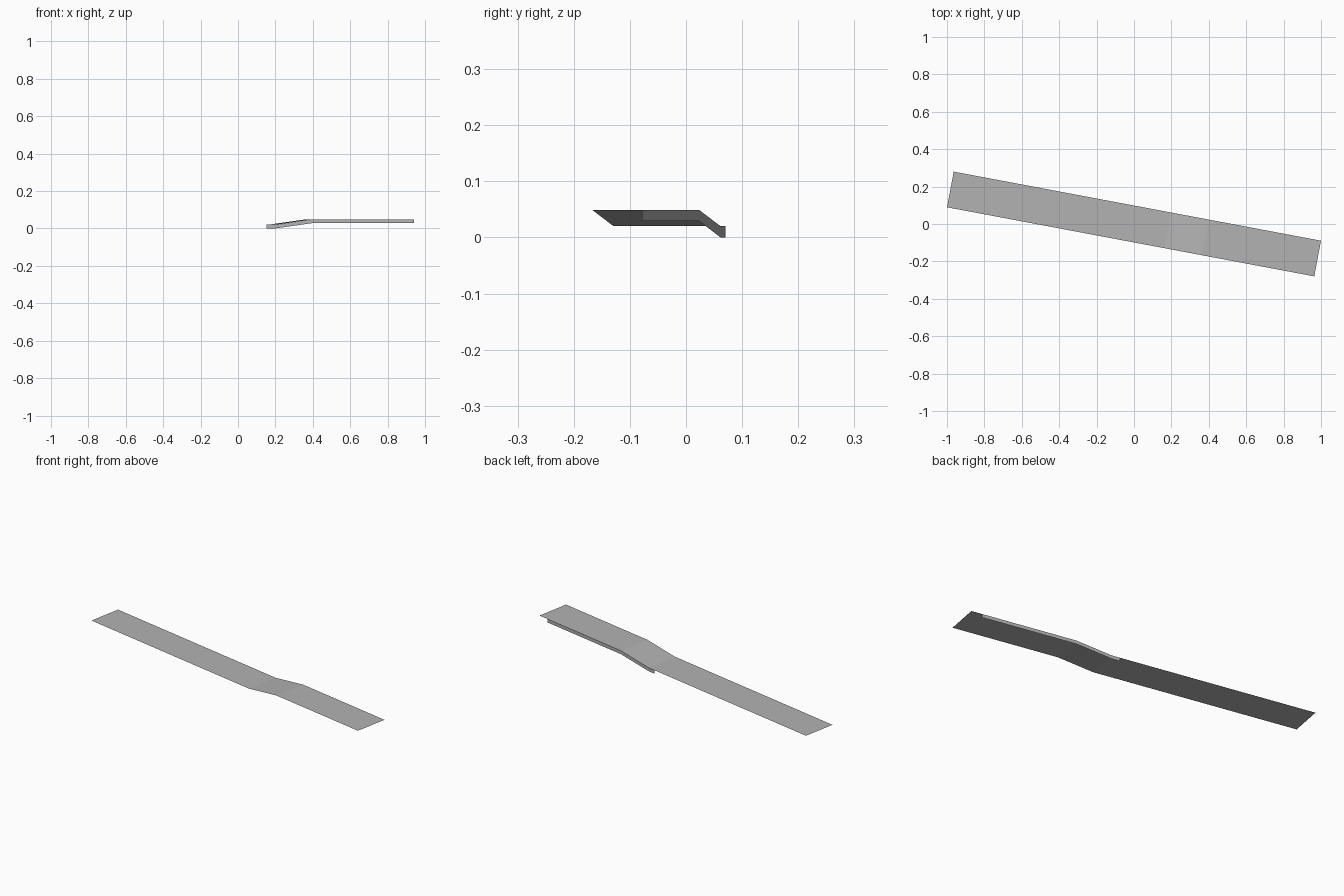
import bpy, bmesh, math
from mathutils import Matrix

if "Cube" in bpy.data.objects:
    bpy.data.objects.remove(bpy.data.objects["Cube"])

LENGTH, WIDTH = 1.998, 0.194
LOW, HIGH = 0.02, 0.049          # deck heights
RAMP_A, RAMP_B = 0.182, 0.388    # ramp start and end along the strip
SKIRT_DEPTH = 0.02
ROT = Matrix.Rotation(math.radians(-10.65), 4, 'Z')

grey = bpy.data.materials.new("concrete grey")
grey.diffuse_color = (0.45, 0.45, 0.45, 1)
grey.use_nodes = True
grey.node_tree.nodes["Principled BSDF"].inputs["Base Color"].default_value = grey.diffuse_color


def deck_z(s):
    """Height of the deck at distance s along the strip."""
    t = min(max((s - RAMP_A) / (RAMP_B - RAMP_A), 0), 1)
    return LOW + (HIGH - LOW) * t


def strip(name, stations, edge_a, edge_b):
    """Sheet between two edges, each a (y, z drop) pair, along the stations."""
    bm = bmesh.new()
    rows = [[bm.verts.new((s, y, deck_z(s) - drop)) for y, drop in (edge_a, edge_b)]
            for s in stations]
    for (a0, b0), (a1, b1) in zip(rows, rows[1:]):
        bm.faces.new((a0, a1, b1, b0))
    bm.transform(ROT)
    mesh = bpy.data.meshes.new(name)
    bm.to_mesh(mesh)
    bm.free()
    mesh.materials.append(grey)
    obj = bpy.data.objects.new(name, mesh)
    bpy.context.collection.objects.link(obj)
    return obj


# walking surface: low flat, ramp, high flat
strip("deck", (-LENGTH / 2, RAMP_A, RAMP_B, LENGTH / 2),
      (-WIDTH / 2, 0), (WIDTH / 2, 0))

# vertical side face hanging under the back edge, facing outwards
strip("side_skirt", (0.137, RAMP_A, RAMP_B, 0.938),
      (WIDTH / 2, 0), (WIDTH / 2, SKIRT_DEPTH))
